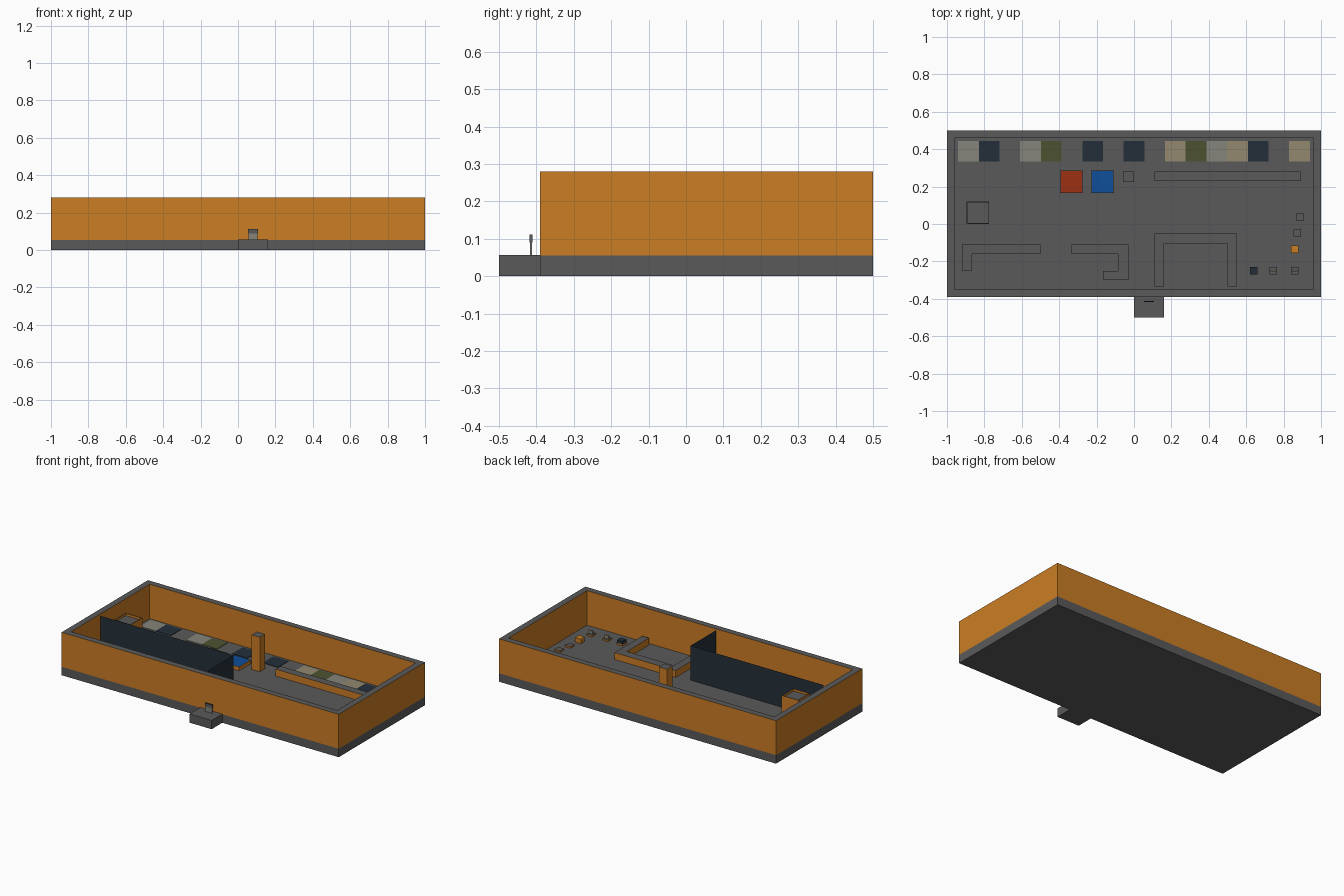
import bpy, bmesh

if "Cube" in bpy.data.objects:
    bpy.data.objects.remove(bpy.data.objects["Cube"])


def material(name, rgb):
    m = bpy.data.materials.new(name)
    lin = [(c / 255 / 12.92 if c < 11 else ((c / 255 + 0.055) / 1.055) ** 2.4) for c in rgb]
    m.diffuse_color = (*lin, 1)
    m.use_nodes = True
    m.node_tree.nodes["Principled BSDF"].inputs["Base Color"].default_value = m.diffuse_color
    return m


ORANGE = material("orange_wall", (203, 125, 36))
GREY = material("mid_grey", (90, 90, 90))
DARK = material("dark_blue_grey", (36, 47, 57))
LIGHT = material("light_grey", (133, 133, 124))
OLIVE = material("olive", (76, 82, 48))
BEIGE = material("beige", (147, 137, 112))
RED = material("red", (157, 48, 18))
BLUE = material("blue", (14, 80, 155))

FLOOR, TOP, COUNTER = 0.055, 0.28, 0.10


def prism(name, outline, z0, z1, side, top=None, rim=0, depth=0, inner=None, open_floor=False):
    """Extruded outline; sides and top coloured by direction, optional rim and recess."""
    bm = bmesh.new()
    face = bm.faces.new([bm.verts.new((x, y, z0)) for x, y in outline])
    ext = bmesh.ops.extrude_face_region(bm, geom=[face])
    moved = [v for v in ext["geom"] if isinstance(v, bmesh.types.BMVert)]
    bmesh.ops.translate(bm, verts=moved, vec=(0, 0, z1 - z0))
    bmesh.ops.recalc_face_normals(bm, faces=bm.faces)
    cap = max(bm.faces, key=lambda f: f.calc_center_median().z)
    if rim:
        bmesh.ops.inset_individual(bm, faces=[cap], thickness=rim)
        if depth:
            cap = bmesh.ops.extrude_discrete_faces(bm, faces=[cap])["faces"][0]
            bmesh.ops.translate(bm, verts=cap.verts[:], vec=(0, 0, -depth))
    bm.normal_update()
    for f in bm.faces:
        f.material_index = 1 if abs(f.normal.z) > 0.5 else 0
    if inner:
        cap.material_index = 2
    if open_floor:
        flat = [f for f in bm.faces if f.calc_center_median().z < z0 + 0.001]
        bmesh.ops.delete(bm, geom=flat, context='FACES')
    mesh = bpy.data.meshes.new(name)
    bm.to_mesh(mesh)
    bm.free()
    for m in (side, top or side, inner or side):
        mesh.materials.append(m)
    ob = bpy.data.objects.new(name, mesh)
    bpy.context.collection.objects.link(ob)
    return ob


def rect(x0, x1, y0, y1):
    return [(x0, y0), (x1, y0), (x1, y1), (x0, y1)]


# Base slab, entrance step and outer wall shell
prism("base_slab", rect(-1, 1, -0.39, 0.5), 0, FLOOR, GREY)
prism("entrance_step", rect(0, 0.16, -0.5, -0.39), 0, 0.057, GREY)
prism("outer_walls", rect(-1, 1, -0.39, 0.5), FLOOR, TOP, ORANGE, GREY,
      rim=0.057, depth=TOP - FLOOR, open_floor=True)

# Sign on the entrance step
prism("sign_stem", rect(0.055, 0.105, -0.417, -0.412), 0.057, 0.09, LIGHT)
prism("sign_board", rect(0.053, 0.107, -0.418, -0.411), 0.09, 0.112, GREY, DARK)

# Thin dark partition
pts = [(-0.943, -0.07), (0.016, -0.07), (0.016, -0.333)]
mesh = bpy.data.meshes.new("partition")
mesh.from_pydata([(x, y, z) for z in (FLOOR, TOP) for x, y in pts], [],
                 [(0, 1, 4, 3), (1, 2, 5, 4)])
mesh.materials.append(DARK)
bpy.context.collection.objects.link(bpy.data.objects.new("partition", mesh))

# Counters
prism("back_counter", rect(0.11, 0.89, 0.23, 0.28), FLOOR, COUNTER, ORANGE, GREY)
prism("u_counter", [(0.11, -0.333), (0.16, -0.333), (0.16, -0.105), (0.5, -0.105),
                    (0.5, -0.333), (0.55, -0.333), (0.55, -0.05), (0.11, -0.05)],
      FLOOR, COUNTER, ORANGE, GREY)
prism("left_counter", [(-0.92, -0.25), (-0.865, -0.25), (-0.865, -0.16), (-0.5, -0.16),
                       (-0.5, -0.11), (-0.92, -0.11)], FLOOR, COUNTER, ORANGE, GREY)
prism("hook_counter", [(-0.335, -0.16), (-0.085, -0.16), (-0.085, -0.25), (-0.165, -0.25),
                       (-0.165, -0.3), (-0.03, -0.3), (-0.03, -0.11), (-0.335, -0.11)],
      FLOOR, COUNTER, ORANGE, GREY)

# Column and tall shaft
prism("column", rect(-0.06, 0, 0.225, 0.28), FLOOR, TOP, ORANGE, GREY)
prism("shaft", rect(-0.895, -0.775, 0, 0.12), FLOOR, 0.24, ORANGE, GREY, rim=0.006, depth=0.015)

# Red and blue topped platforms
for name, x, col in (("red_platform", -0.395, RED), ("blue_platform", -0.23, BLUE)):
    prism(name, rect(x, x + 0.122, 0.165, 0.287), FLOOR, 0.08, ORANGE, GREY, rim=0.006, inner=col)

# Coloured floor plates along the back wall; None leaves bare floor
row = [LIGHT, DARK, None, LIGHT, OLIVE, None, DARK, None, DARK, None,
       BEIGE, OLIVE, LIGHT, BEIGE, DARK, None, BEIGE]
step = 1.88 / len(row)
for i, col in enumerate(row):
    if col:
        x = -0.94 + i * step
        prism("floor_plate", rect(x, x + step, 0.335, 0.443), FLOOR, FLOOR + 0.003, col)

# Small seats in the right corner
seats = [(0.64, -0.25, DARK, 0.04), (0.745, -0.25, BEIGE, 0.03), (0.86, -0.25, LIGHT, 0.03),
         (0.86, -0.135, ORANGE, 0.04), (0.873, -0.048, None, 0), (0.89, 0.035, None, 0)]
for x, y, col, w in seats:
    h = 0.02
    prism("seat_base", rect(x - h, x + h, y - h, y + h), FLOOR, 0.065, ORANGE, GREY)
    if col:
        d = 0.02 if w == 0.04 else 0.005
        prism("seat_block", rect(x - w / 2, x + w / 2, y - d, y + d), 0.065, 0.085, col)
